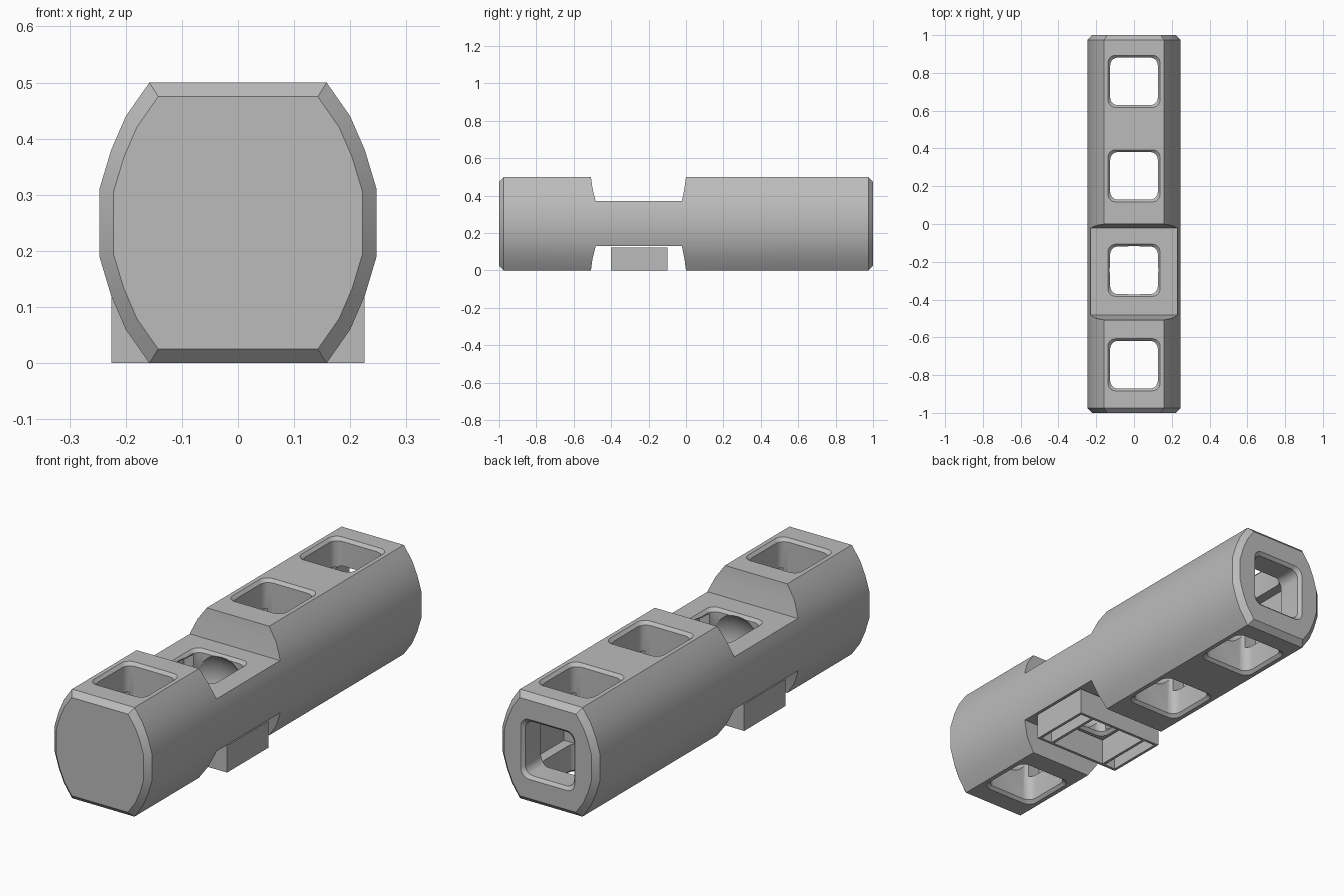
import bpy, bmesh, math
from mathutils import Vector, Matrix

if "Cube" in bpy.data.objects:
    bpy.data.objects.remove(bpy.data.objects["Cube"])

grey = bpy.data.materials.new("plain grey")
grey.diffuse_color = (0.5, 0.5, 0.5, 1)
grey.use_nodes = True
grey.node_tree.nodes["Principled BSDF"].inputs["Base Color"].default_value = grey.diffuse_color


def loft(name, rings):
    """Closed solid skinned through rings of equal point count."""
    bm = bmesh.new()
    loops = [[bm.verts.new(p) for p in r] for r in rings]
    n = len(loops[0])
    for a, b in zip(loops, loops[1:]):
        for i in range(n):
            j = (i + 1) % n
            bm.faces.new((a[i], a[j], b[j], b[i]))
    bm.faces.new(loops[0])
    bm.faces.new(loops[-1])
    return finish(name, bm)


def finish(name, bm):
    bmesh.ops.recalc_face_normals(bm, faces=bm.faces)
    me = bpy.data.meshes.new(name)
    bm.to_mesh(me)
    bm.free()
    ob = bpy.data.objects.new(name, me)
    bpy.context.collection.objects.link(ob)
    me.materials.append(grey)
    return ob


def cut(target, cutter):
    m = target.modifiers.new("cut", 'BOOLEAN')
    m.operation, m.solver, m.object = 'DIFFERENCE', 'EXACT', cutter
    bpy.context.view_layer.objects.active = target
    bpy.ops.object.modifier_apply(modifier=m.name)
    bpy.data.objects.remove(cutter, do_unlink=True)


def rounded_square(half, radius=0.04, steps=5):
    pts = []
    for k in range(4):
        c = Vector((half - radius, half - radius))
        c.rotate(Matrix.Rotation(k * math.pi / 2, 2))
        for s in range(steps + 1):
            a = (k + s / steps) * math.pi / 2
            pts.append((c.x + radius * math.cos(a), c.y + radius * math.sin(a)))
    return pts


def hole(centre, sections, axis):
    """Rounded square tunnel with a bevelled rim, along z or y."""
    rings = []
    for d, half in sections:
        sq = rounded_square(half)
        rings.append([centre + Vector((u, v, d) if axis == 'z' else (u, d, v)) for u, v in sq])
    return loft("hole_cutter", rings)


# Main bar: flat top and bottom, bulging sides, bevelled ends
upper = [(0.158, 0.25), (0.2, 0.19), (0.226, 0.13), (0.247, 0.06)]
quarter = upper + [(x, -z) for x, z in reversed(upper)]
profile = quarter + [(-x, -z) for x, z in quarter]
bar = loft("main_bar", [[(x * s, y, 0.25 + z * s) for x, z in profile]
                        for y, s in [(-1, 0.9), (-0.975, 1), (0.975, 1), (1, 0.9)]])

# Waist notches above and below
for side in (1, -1):
    notch = [(-0.51, 0.3), (-0.508, 0.25), (-0.5, 0.19), (-0.483, 0.12),
             (-0.022, 0.12), (-0.008, 0.19), (0, 0.25), (0.002, 0.3)]
    cut(bar, loft("notch_cutter", [[(x, y, 0.25 + side * z) for y, z in notch]
                                   for x in (-0.4, 0.4)]))

# Four windows with round hollows and square side pockets
for cy in (0.755, 0.255, -0.245, -0.745):
    c = Vector((0, cy, 0.25))
    h = 0.12 if cy == -0.245 else 0.25
    half_run = [(0.3, 0.138), (h, 0.138), (h - 0.014, 0.126)]
    cut(bar, hole(c, half_run + [(-d, s) for d, s in reversed(half_run)], 'z'))
    bm = bmesh.new()
    bmesh.ops.create_uvsphere(bm, u_segments=32, v_segments=16, radius=0.17,
                              matrix=Matrix.Translation(c))
    cut(bar, finish("hollow_cutter", bm))
    p = 0.117 if h > 0.2 else 0.1
    square = [(p, p), (-p, p), (-p, -p), (p, -p)]
    cut(bar, loft("pocket_cutter", [[(x, cy + u, 0.25 + v) for u, v in square]
                                    for x in (-0.172, 0.172)]))

# Socket in the back end
cut(bar, hole(Vector((0, 0.755, 0.25)),
              [(0, 0.124), (0.231, 0.124), (0.245, 0.137), (0.3, 0.137)], 'y'))

bpy.context.view_layer.objects.active = bar
bar.select_set(True)
bpy.ops.object.shade_smooth_by_angle(angle=math.radians(30))


# Open frame under the waist: four outer walls and two partitions
def wall(name, x0, x1, y0, y1):
    return loft(name, [[(x0, y0, z), (x1, y0, z), (x1, y1, z), (x0, y1, z)]
                       for z in (0, 0.122)])


t = 0.013
for name, y in (("frame_front_wall", -0.4), ("frame_back_wall", -0.1 - t)):
    wall(name, -0.225, 0.225, y, y + t)
for side, s in (("left", -1), ("right", 1)):
    for part, x in (("side_wall", 0.225 - t / 2), ("partition", 0.148)):
        wall(f"frame_{side}_{part}", s * x - t / 2, s * x + t / 2, -0.4 + t, -0.1 - t)
